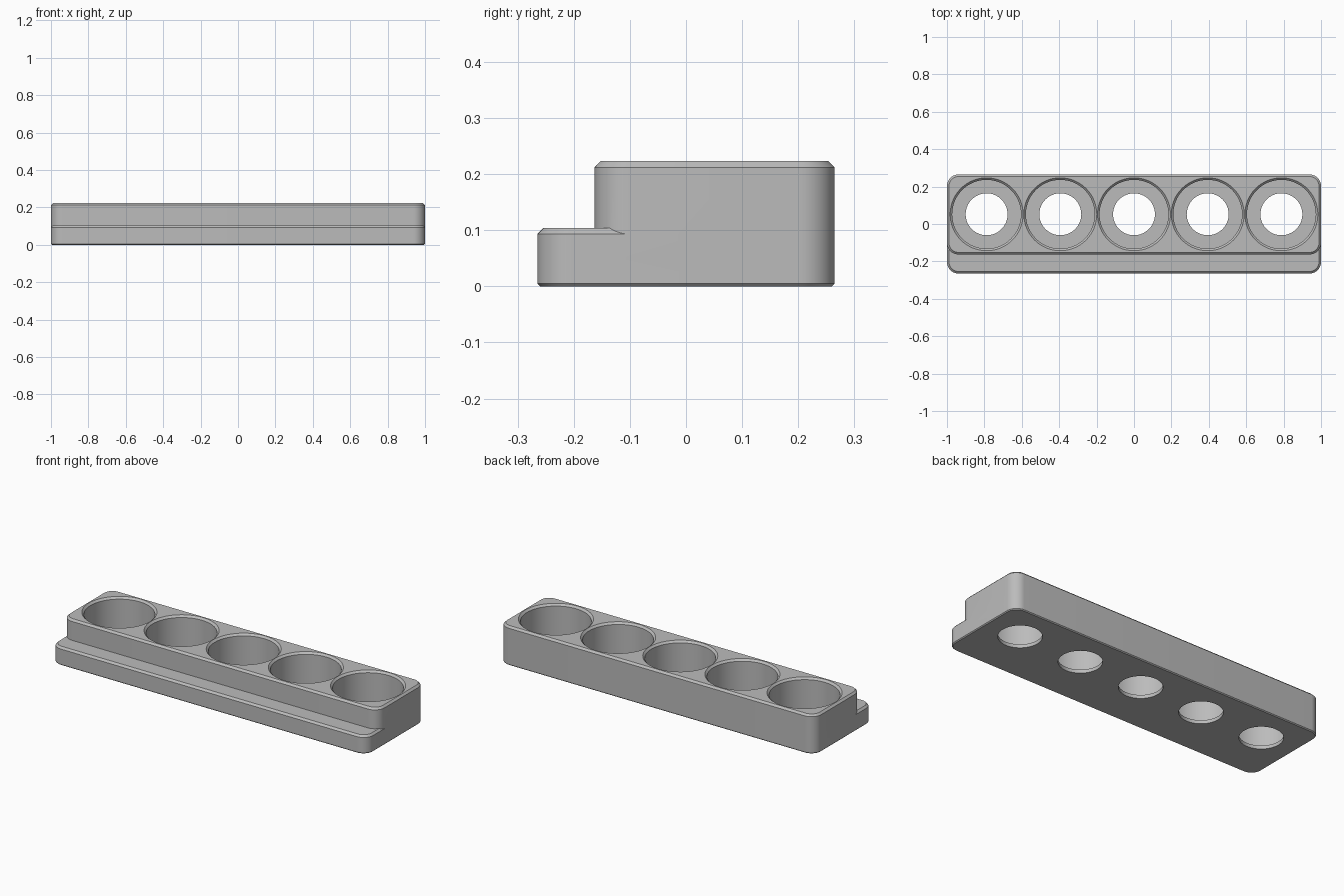
import bpy, bmesh, math

if "Cube" in bpy.data.objects:
    bpy.data.objects.remove(bpy.data.objects["Cube"])

SEG = 12      # segments per rounded corner
R = 0.062     # corner radius
CH = 0.011    # top chamfer
WELL_Y = 0.052

grey = bpy.data.materials.new("light grey")
grey.diffuse_color = (0.5, 0.5, 0.5, 1)
grey.use_nodes = True
grey.node_tree.nodes["Principled BSDF"].inputs["Base Color"].default_value = grey.diffuse_color


def rounded_outline(y0, y1, inset):
    pts = []
    for k, (sx, cy) in enumerate([(1, y1 - R), (-1, y1 - R), (-1, y0 + R), (1, y0 + R)]):
        for i in range(SEG + 1):
            a = math.pi / 2 * (k + i / SEG)
            pts.append((sx * (1 - R) + (R - inset) * math.cos(a),
                        cy + (R - inset) * math.sin(a)))
    return pts


def circle(x, y, r, n=64):
    return [(x + r * math.cos(2 * math.pi * i / n),
             y + r * math.sin(2 * math.pi * i / n)) for i in range(n)]


def stack(name, rings):
    """Closed solid skinned through (outline, z) rings."""
    bm = bmesh.new()
    loops = [[bm.verts.new((x, y, z)) for x, y in pts] for pts, z in rings]
    n = len(loops[0])
    for a, b in zip(loops, loops[1:]):
        for i in range(n):
            j = (i + 1) % n
            bm.faces.new((a[i], a[j], b[j], b[i]))
    bm.faces.new(loops[0][::-1])
    bm.faces.new(loops[-1])
    bmesh.ops.recalc_face_normals(bm, faces=bm.faces)
    me = bpy.data.meshes.new(name)
    bm.to_mesh(me)
    bm.free()
    me.materials.append(grey)
    ob = bpy.data.objects.new(name, me)
    bpy.context.collection.objects.link(ob)
    return ob


def apply_boolean(target, other, operation):
    bpy.context.view_layer.objects.active = target
    mod = target.modifiers.new("cut", 'BOOLEAN')
    mod.object, mod.operation, mod.solver = other, operation, 'EXACT'
    bpy.ops.object.modifier_apply(modifier=mod.name)
    bpy.data.objects.remove(other, do_unlink=True)


# Low base with front ledge
holder = stack("holder_block", [
    (rounded_outline(-0.265, 0.265, 0.005), 0),
    (rounded_outline(-0.265, 0.265, 0), 0.005),
    (rounded_outline(-0.265, 0.265, 0), 0.104 - CH),
    (rounded_outline(-0.265, 0.265, CH), 0.104)])

# Taller rear block joined onto the base
upper = stack("upper_block", [
    (rounded_outline(-0.163, 0.265, 0), 0.05),
    (rounded_outline(-0.163, 0.265, 0), 0.223 - CH),
    (rounded_outline(-0.163, 0.265, CH), 0.223)])
apply_boolean(holder, upper, 'UNION')

# Five chamfered wells, each with a smaller through hole in its floor
for i in range(-2, 3):
    x = i * 0.394
    well = stack("well_cutter", [
        (circle(x, WELL_Y, 0.112), -0.05),
        (circle(x, WELL_Y, 0.112), 0.02),
        (circle(x, WELL_Y, 0.184), 0.02),
        (circle(x, WELL_Y, 0.184), 0.223 - CH),
        (circle(x, WELL_Y, 0.195), 0.223),
        (circle(x, WELL_Y, 0.195), 0.26)])
    apply_boolean(holder, well, 'DIFFERENCE')

bpy.ops.object.select_all(action='DESELECT')
holder.select_set(True)
bpy.context.view_layer.objects.active = holder
bpy.ops.object.shade_smooth_by_angle(angle=math.radians(30))
